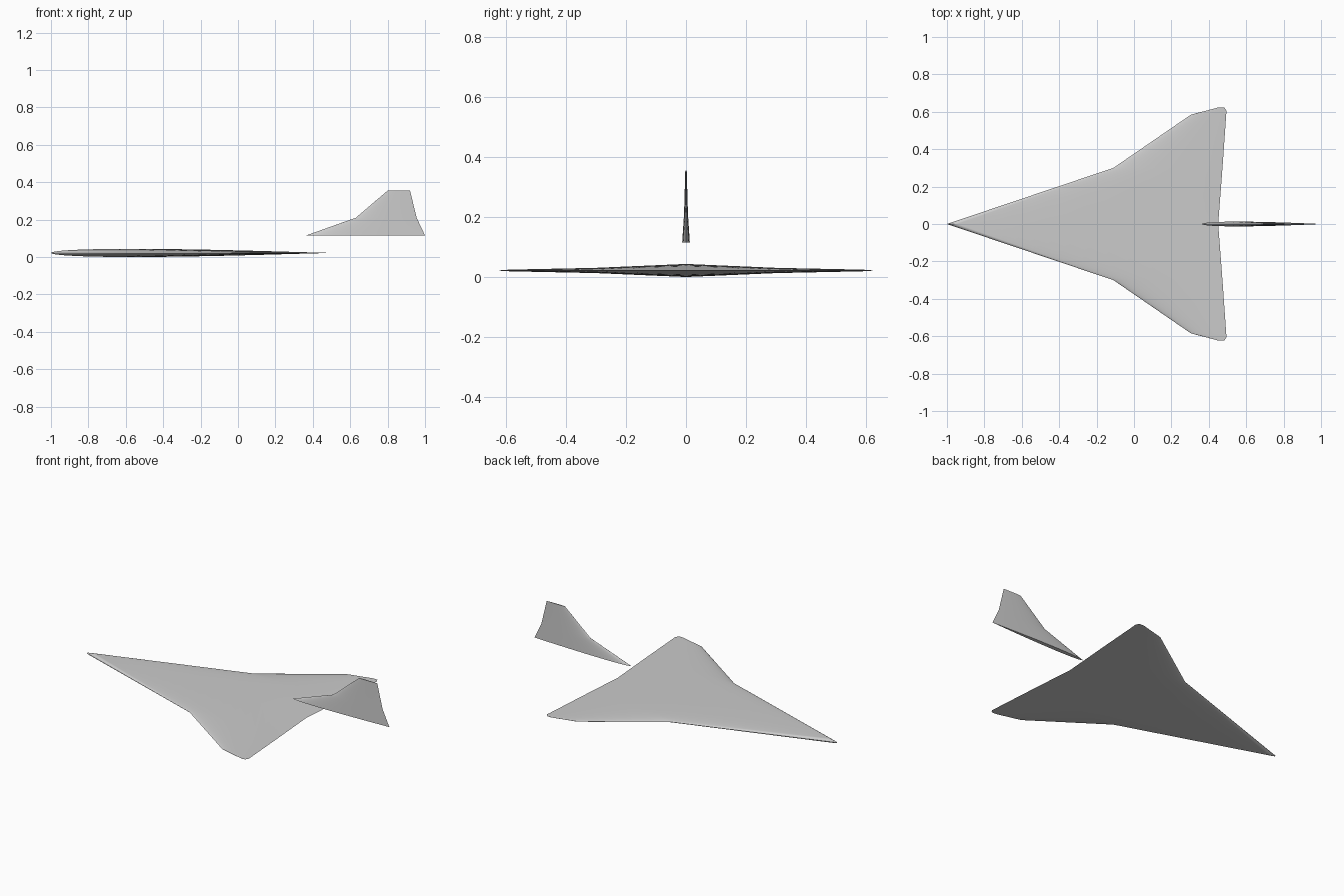
import bpy, bmesh, math

cube = bpy.data.objects.get("Cube")
if cube:
    bpy.data.objects.remove(cube)

grey = bpy.data.materials.new("light grey")
grey.use_nodes = True
grey.diffuse_color = (0.6, 0.6, 0.6, 1)
grey.node_tree.nodes["Principled BSDF"].inputs["Base Color"].default_value = (0.6, 0.6, 0.6, 1)

STEPS = 24


def half_thickness(t):
    """Symmetric airfoil with a round nose and a sharp tail."""
    return 5 * (0.2969 * math.sqrt(t) - 0.126 * t - 0.3516 * t**2
                + 0.2843 * t**3 - 0.1036 * t**4)


def airfoil(lead, trail, ratio):
    """Closed loop of (along, across) points around one section."""
    chord = trail - lead
    ts = [(1 - math.cos(math.pi * i / STEPS)) / 2 for i in range(STEPS + 1)]
    upper = [(lead + chord * t, chord * ratio * half_thickness(t)) for t in ts]
    upper[-1] = (trail, 0)
    return upper + [(x, -h) for x, h in upper[-2:0:-1]]


def loft(name, stations, ratio, place):
    """Skin a row of airfoil sections and cap both ends."""
    bm = bmesh.new()
    rings = [[bm.verts.new(place(x, h, span)) for x, h in airfoil(lead, trail, ratio)]
             for span, lead, trail in stations]
    for a, b in zip(rings, rings[1:]):
        for i in range(len(a)):
            j = (i + 1) % len(a)
            bm.faces.new((a[i], a[j], b[j], b[i]))
    bm.faces.new(rings[0])
    bm.faces.new(rings[-1])
    bmesh.ops.recalc_face_normals(bm, faces=bm.faces)
    mesh = bpy.data.meshes.new(name)
    bm.to_mesh(mesh)
    bm.free()
    mesh.materials.append(grey)
    obj = bpy.data.objects.new(name, mesh)
    bpy.context.collection.objects.link(obj)
    bpy.ops.object.select_all(action="DESELECT")
    obj.select_set(True)
    bpy.context.view_layer.objects.active = obj
    bpy.ops.object.shade_smooth_by_angle(angle=math.radians(35))
    return obj


# Delta wing: span position, leading edge, trailing edge; mirrored across the root
half_wing = [(0.3, -0.11, 0.473), (0.585, 0.305, 0.493),
             (0.603, 0.375, 0.495), (0.623, 0.45, 0.484)]
wing_stations = ([(-s, a, b) for s, a, b in reversed(half_wing)]
                 + [(0, -1, 0.45)] + half_wing)
loft("delta_wing", wing_stations, 0.03, lambda x, h, s: (x, s, 0.022 + h))

# Upright tail fin, hovering behind the wing
fin_stations = [(0.115, 0.363, 1.0), (0.21, 0.63, 0.955), (0.355, 0.80, 0.92)]
loft("tail_fin", fin_stations, 0.04, lambda x, h, s: (x, h, s))
